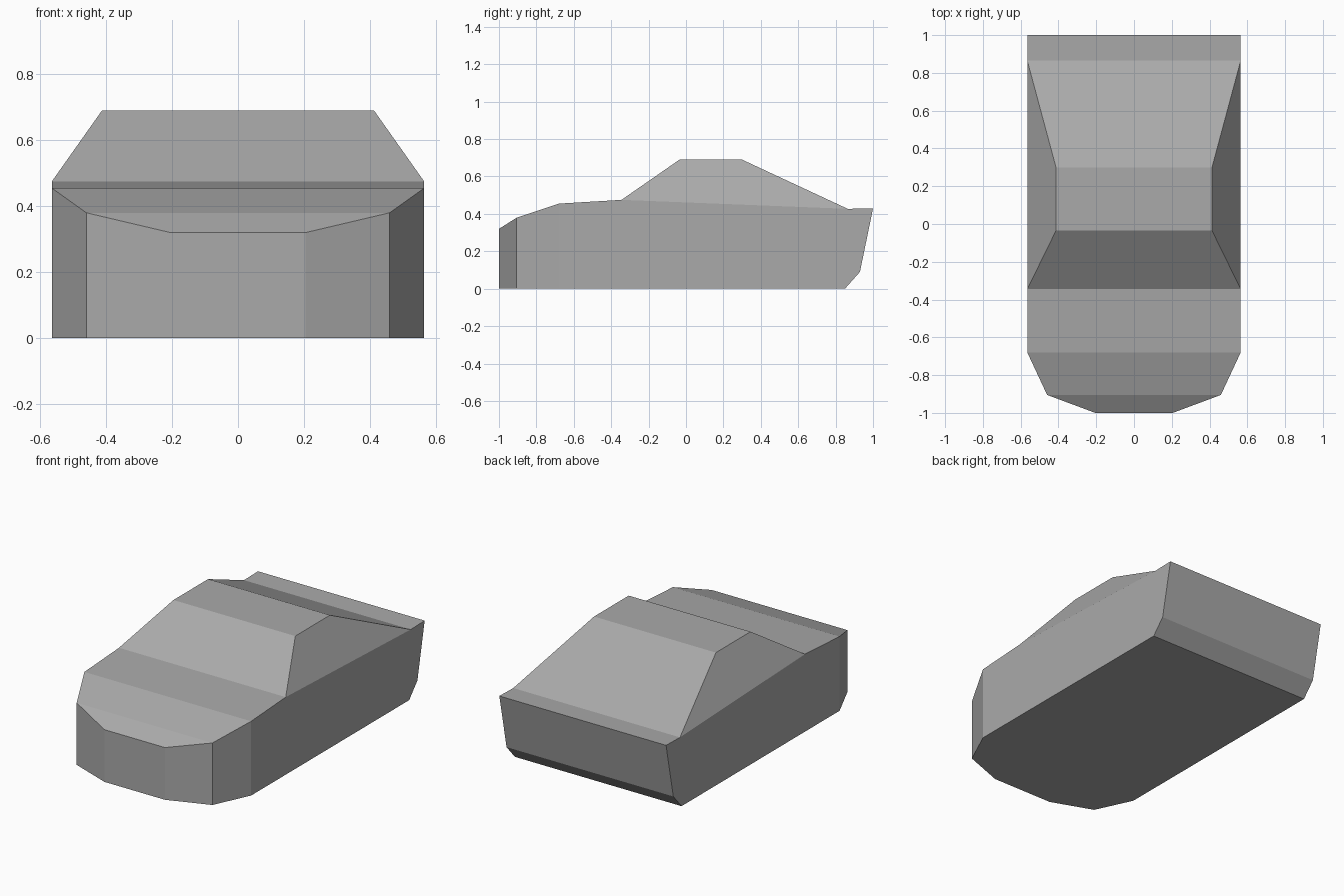
import bpy
import bmesh

cube = bpy.data.objects.get("Cube")
if cube:
    bpy.data.objects.remove(cube, do_unlink=True)

# One plain grey paint
paint = bpy.data.materials.new("grey_paint")
paint.use_nodes = True
grey = (0.4, 0.4, 0.4, 1)
paint.diffuse_color = grey
paint.node_tree.nodes["Principled BSDF"].inputs["Base Color"].default_value = grey

WIDE = 0.565
# Hull stations, nose to tail: half width, bottom (y, z), top (y, z)
stations = [
    (0.205, (-1.0, 0), (-1.0, 0.32)),
    (0.46, (-0.905, 0), (-0.905, 0.38)),
    (WIDE, (-0.68, 0), (-0.68, 0.455)),
    (WIDE, (-0.345, 0), (-0.345, 0.475)),
    (WIDE, (0.85, 0), (0.865, 0.427)),
    (WIDE, (0.93, 0.09), (1.0, 0.43)),
]
CABIN = 3  # the cabin stands on the deck after this station

bm = bmesh.new()


def ring(half, low, high):
    """Four corners: bottom left, bottom right, top right, top left."""
    corners = ((half, low), (-half, low), (-half, high), (half, high))
    return [bm.verts.new((x, *p)) for x, p in corners]


# Lower body, left open where the cabin joins
rings = [ring(*s) for s in stations]
for n, (a, b) in enumerate(zip(rings, rings[1:])):
    for i in range(4):
        if n == CABIN and i == 2:
            continue
        j = (i + 1) % 4
        bm.faces.new((a[i], a[j], b[j], b[i]))
bm.faces.new(rings[0])
bm.faces.new(rings[-1])

# Cabin: windscreen, sides, rear slope and roof
front, rear = rings[CABIN], rings[CABIN + 1]
base = [front[3], front[2], rear[2], rear[3]]
roof = [bm.verts.new((x, y, 0.69)) for x, y in
        ((0.413, -0.035), (-0.413, -0.035), (-0.413, 0.3), (0.413, 0.3))]
for i in range(4):
    j = (i + 1) % 4
    bm.faces.new((base[i], base[j], roof[j], roof[i]))
bm.faces.new(roof)

bmesh.ops.recalc_face_normals(bm, faces=bm.faces)
mesh = bpy.data.meshes.new("car_body")
bm.to_mesh(mesh)
bm.free()
mesh.materials.append(paint)
body = bpy.data.objects.new("car_body", mesh)
bpy.context.collection.objects.link(body)
